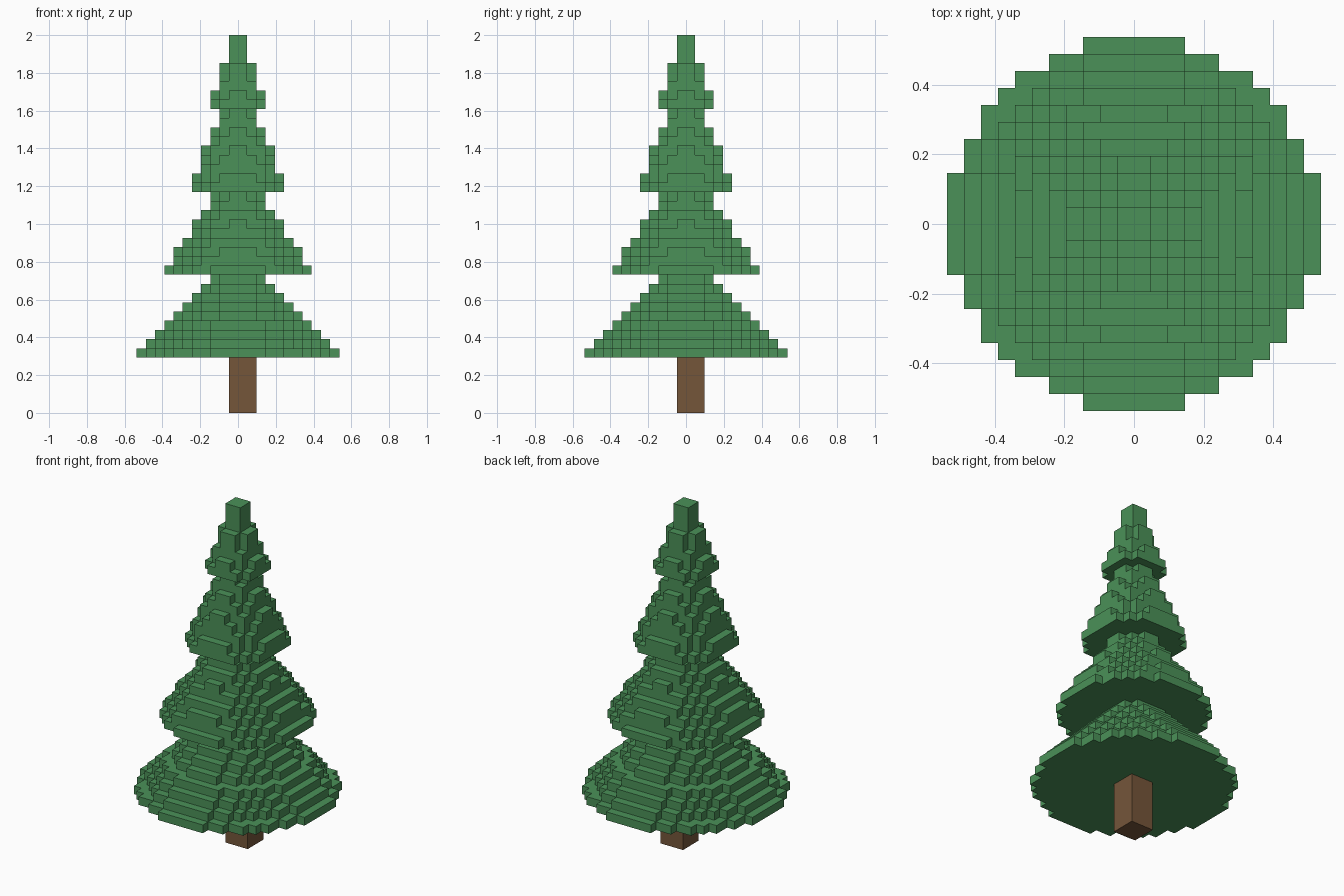
import bpy
import bmesh
from mathutils import Vector

cube = bpy.data.objects.get("Cube")
if cube:
    bpy.data.objects.remove(cube, do_unlink=True)

UNIT = 2 / 41  # edge length of one block


def make_material(name, rgb):
    mat = bpy.data.materials.new(name)
    color = (*rgb, 1.0)
    mat.diffuse_color = color
    mat.use_nodes = True
    bsdf = mat.node_tree.nodes["Principled BSDF"]
    bsdf.inputs["Base Color"].default_value = color
    bsdf.inputs["Roughness"].default_value = 0.9
    return mat


needle_green = make_material("needle green", (0.070, 0.283, 0.098))
bark_brown = make_material("bark brown", (0.178, 0.093, 0.042))


def disc(radius, z):
    """Blocks of one round layer whose centres lie inside the radius."""
    n = int(radius) + 2
    return {(x, y, z) for x in range(-n, n) for y in range(-n, n)
            if (x + 0.5) ** 2 + (y + 0.5) ** 2 <= radius ** 2}


def tier(first_layer, layers, base_radius, taper):
    """A stepped cone of round layers."""
    blocks = set()
    for i in range(layers):
        blocks |= disc(base_radius - taper * i, first_layer + i)
    return blocks


# Trunk, set half a block off centre, and four tiers of branches
parts = {
    "trunk": ({(x, y, z) for x in range(-1, 2) for y in range(-1, 2)
               for z in range(6)}, bark_brown),
    "bottom_branches": (tier(6, 9, 10.85, 0.98), needle_green),
    "lower_middle_branches": (tier(15, 9, 8.13, 0.68), needle_green),
    "upper_middle_branches": (tier(24, 9, 5.30, 0.42), needle_green),
    "top_branches": (tier(33, 8, 2.95, 0.29), needle_green),
}
solid = set().union(*(blocks for blocks, _ in parts.values()))


def build(name, blocks, mat):
    """Skin the blocks with only the faces that touch open air."""
    bm = bmesh.new()
    verts = {}

    def vert(corner):
        key = tuple(round(c) for c in corner)
        if key not in verts:
            verts[key] = bm.verts.new(Vector(key) * UNIT)
        return verts[key]

    for block in sorted(blocks):
        centre = Vector(block) + Vector((0.5, 0.5, 0.5))
        for axis in range(3):
            for sign in (-1, 1):
                neighbour = list(block)
                neighbour[axis] += sign
                if tuple(neighbour) in solid:
                    continue
                normal, u, v = Vector(), Vector(), Vector()
                normal[axis] = sign * 0.5
                u[(axis + 1) % 3] = 0.5
                v[(axis + 2) % 3] = 0.5 * sign
                mid = centre + normal
                bm.faces.new([vert(mid + a * u + b * v) for a, b in
                              ((-1, -1), (1, -1), (1, 1), (-1, 1))])

    mesh = bpy.data.meshes.new(name)
    bm.to_mesh(mesh)
    bm.free()
    mesh.materials.append(mat)
    obj = bpy.data.objects.new(name, mesh)
    bpy.context.collection.objects.link(obj)


for part_name, (part_blocks, part_mat) in parts.items():
    build(part_name, part_blocks, part_mat)
